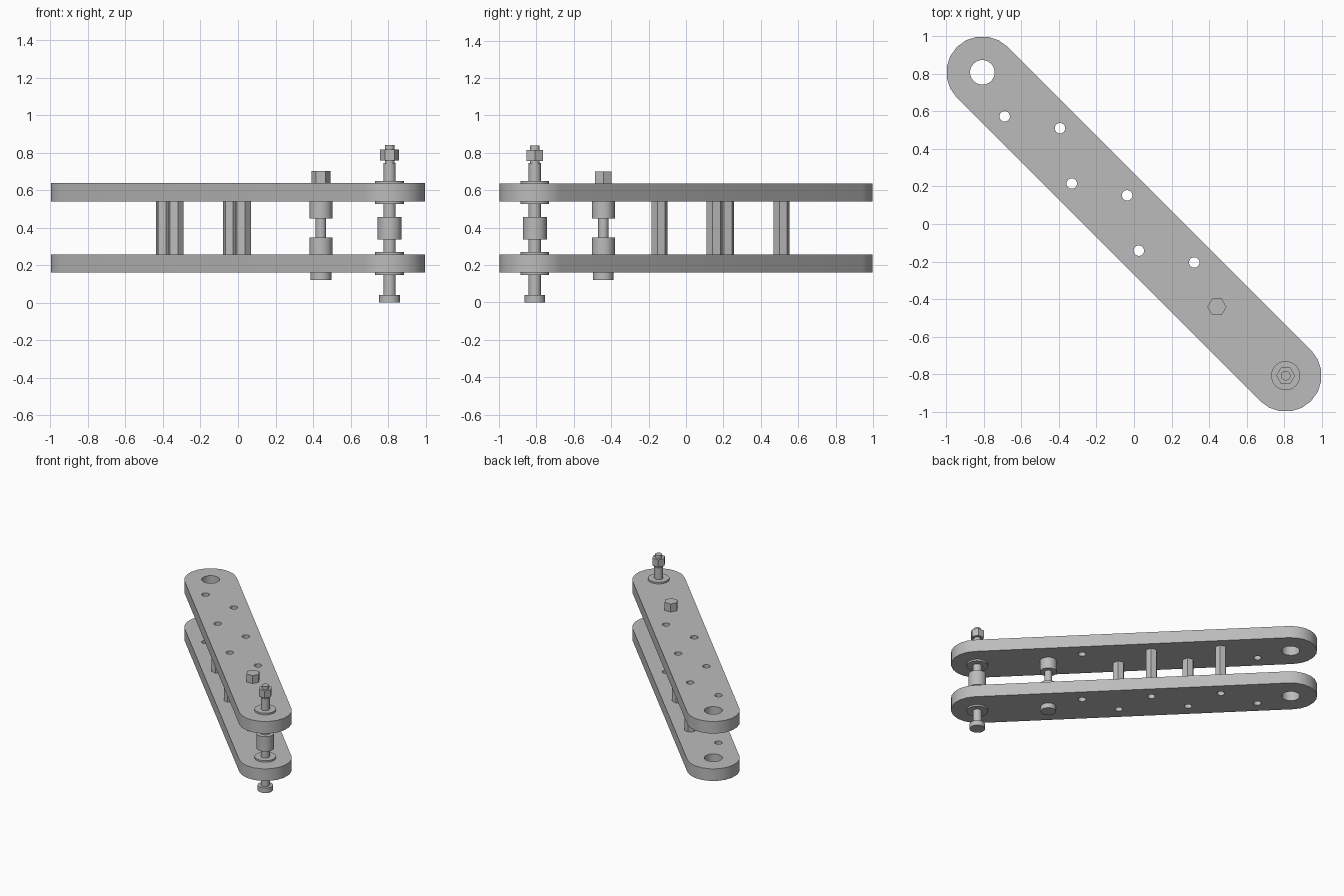
import bpy
import bmesh
from math import cos, sin, pi, radians

cube = bpy.data.objects.get("Cube")
if cube:
    bpy.data.objects.remove(cube, do_unlink=True)

steel = bpy.data.materials.new("steel grey")
steel.use_nodes = True
GREY = (0.5, 0.5, 0.5, 1)
steel.diffuse_color = GREY
steel.node_tree.nodes["Principled BSDF"].inputs["Base Color"].default_value = GREY

TILT = radians(-45)   # the link lies diagonally; parts are laid out along its length
END = 1.143           # pivot distance from the middle
PITCH = 0.253         # hole spacing


def ring(x, y, r, sides=20, start=0.0):
    return [(x + r * cos(start + 2 * pi * i / sides),
             y + r * sin(start + 2 * pi * i / sides)) for i in range(sides)]


def hexagon(x, y, r, start=pi / 4):
    return ring(x, y, r, 6, start)


def slab(name, z0, z1, *loops):
    """Extrude an outline, with any further loops as holes, from z0 to z1."""
    curve = bpy.data.curves.new(name, 'CURVE')
    curve.dimensions = '2D'
    curve.fill_mode = 'BOTH'
    curve.extrude = (z1 - z0) / 2
    for loop in loops:
        spline = curve.splines.new('POLY')
        spline.points.add(len(loop) - 1)
        for point, (x, y) in zip(spline.points, loop):
            point.co = (x, y, 0, 1)
        spline.use_cyclic_u = True
    obj = bpy.data.objects.new(name, curve)
    bpy.context.collection.objects.link(obj)
    obj.location.z = (z0 + z1) / 2
    obj.rotation_euler.z = TILT
    bpy.ops.object.select_all(action='DESELECT')
    obj.select_set(True)
    bpy.context.view_layer.objects.active = obj
    bpy.ops.object.convert(target='MESH')
    obj = bpy.context.view_layer.objects.active
    # Weld caps to walls
    bm = bmesh.new()
    bm.from_mesh(obj.data)
    bmesh.ops.remove_doubles(bm, verts=bm.verts, dist=0.0001)
    bmesh.ops.recalc_face_normals(bm, faces=bm.faces)
    bm.to_mesh(obj.data)
    bm.free()
    obj.data.materials.clear()
    obj.data.materials.append(steel)
    bpy.ops.object.shade_smooth_by_angle(angle=radians(30))
    return obj


# Staggered small holes along the link
holes = [(-0.893 + i * PITCH, 0.082 * (-1) ** (i + 1)) for i in range(6)]
pin_x = -0.893 + 6 * PITCH

# Side plates with rounded ends
arc = [(-pi / 2 + i * pi / 10) for i in range(11)]
outline = [(END + 0.192 * cos(a), 0.192 * sin(a)) for a in arc]
outline += [(-x, -y) for x, y in outline]
cutouts = [ring(x, y, 0.028) for x, y in holes + [(pin_x, 0)]]
cutouts += [ring(s * END, 0, 0.066) for s in (-1, 1)]
slab("lower_plate", 0.16, 0.257, outline, *cutouts)
slab("upper_plate", 0.54, 0.637, outline, *cutouts)

# Hollow hexagonal standoffs
for i, (x, y) in enumerate(holes[1:5]):
    slab(f"standoff_{i + 1}", 0.257, 0.54, hexagon(x, y, 0.0435, pi / 6), ring(x, y, 0.028))

# Pivot bolt at the front end
slab("pivot_bolt_head", 0, 0.04, ring(END, 0, 0.056))
slab("pivot_bolt_shank", 0.04, 0.745, ring(END, 0, 0.033))
slab("pivot_bolt_thread", 0.745, 0.84, ring(END, 0, 0.026))
slab("pivot_nut", 0.757, 0.816, hexagon(END, 0, 0.05), ring(END, 0, 0.026))
slab("pivot_spacer", 0.336, 0.456, ring(END, 0, 0.065), ring(END, 0, 0.033))
for i, z in enumerate((0.147, 0.257, 0.527, 0.637)):
    slab(f"pivot_washer_{i + 1}", z, z + 0.013, ring(END, 0, 0.078), ring(END, 0, 0.033))

# Cross bolt beside the pivot
slab("cross_bolt_head", 0.12, 0.16, ring(pin_x, 0, 0.056))
slab("cross_bolt_shank", 0.16, 0.7, ring(pin_x, 0, 0.028))
slab("cross_nut", 0.637, 0.701, hexagon(pin_x, 0, 0.051))
for name, z in (("lower_cross_spacer", 0.257), ("upper_cross_spacer", 0.45)):
    slab(name, z, z + 0.09, ring(pin_x, 0, 0.062), ring(pin_x, 0, 0.028))
